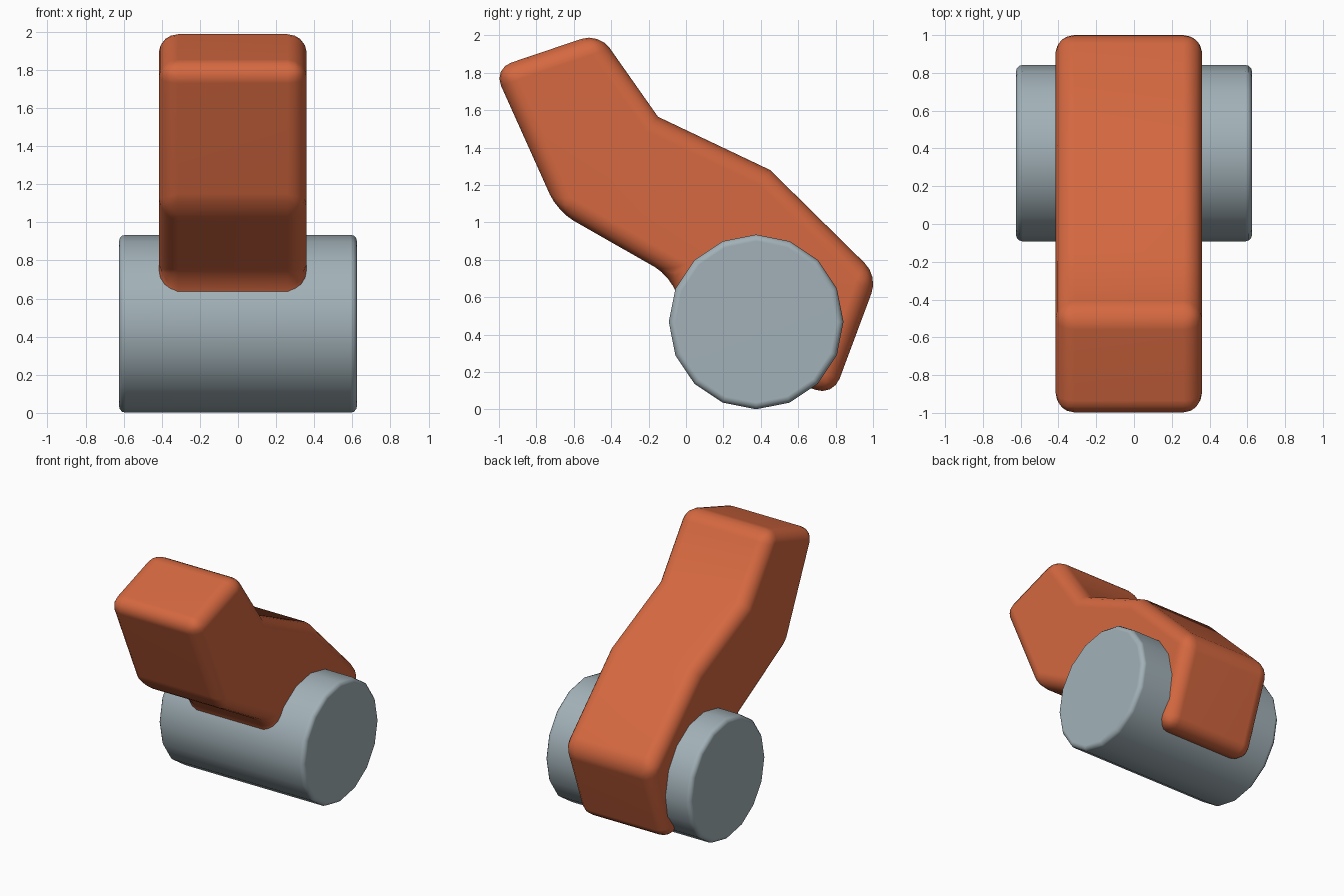
import bpy, bmesh, math
from mathutils import Matrix

default = bpy.data.objects.get("Cube")
if default:
    bpy.data.objects.remove(default, do_unlink=True)


def make_material(name, rgb):
    mat = bpy.data.materials.new(name)
    mat.use_nodes = True
    mat.diffuse_color = (*rgb, 1)
    mat.node_tree.nodes["Principled BSDF"].inputs["Base Color"].default_value = (*rgb, 1)
    return mat


def finish(bm, name, mat):
    """Turn a bmesh into a smooth-shaded object with flat-looking large faces."""
    bmesh.ops.recalc_face_normals(bm, faces=bm.faces)
    mesh = bpy.data.meshes.new(name)
    bm.to_mesh(mesh)
    bm.free()
    mesh.materials.append(mat)
    obj = bpy.data.objects.new(name, mesh)
    bpy.context.collection.objects.link(obj)
    bpy.ops.object.select_all(action="DESELECT")
    obj.select_set(True)
    bpy.context.view_layer.objects.active = obj
    bpy.ops.object.shade_smooth_by_angle(angle=math.radians(50))
    normals = obj.modifiers.new("weighted_normals", "WEIGHTED_NORMAL")
    normals.keep_sharp = True
    return obj


orange = make_material("orange_paint", (0.66, 0.138, 0.051))
grey = make_material("blue_grey_metal", (0.36, 0.44, 0.475))

# Bent arm: side profile (y, z, rounded corner?) extruded across x
profile = [
    (-1.03, 1.822, True), (-0.465, 2.013, True), (-0.15, 1.565, False),
    (0.45, 1.28, False), (1.026, 0.713, True), (0.786, 0.07, True),
    (0.41, 0.21, False), (0.02, 0.40, False), (-0.08, 0.712, True),
    (-0.687, 1.058, True),
]
x_right, x_left = -0.415, 0.36
bm = bmesh.new()
right = [bm.verts.new((x_right, y, z)) for y, z, _ in profile]
left = [bm.verts.new((x_left, y, z)) for y, z, _ in profile]
bm.faces.new(right)
bm.faces.new(reversed(left))
for i in range(len(profile)):
    j = (i + 1) % len(profile)
    bm.faces.new((right[j], right[i], left[i], left[j]))
bmesh.ops.recalc_face_normals(bm, faces=bm.faces)

# Round both rims and the marked corners
rounded = {v for v, p in zip(right, profile) if p[2]}
edges = [e for e in bm.edges
         if abs(e.verts[0].co.x - e.verts[1].co.x) < 0.01 or rounded & set(e.verts)]
bmesh.ops.bevel(bm, geom=edges, offset=0.1, segments=4, profile=0.5, affect="EDGES")
finish(bm, "bent_arm", orange)

# Cross barrel through the foot of the arm
bm = bmesh.new()
bmesh.ops.create_cone(bm, cap_ends=True, segments=16, radius1=0.467, radius2=0.467, depth=1.25,
                      matrix=Matrix.Translation((0, 0.375, 0.468)) @ Matrix.Rotation(math.pi / 2, 4, "Y"))
rims = [e for e in bm.edges if abs(e.verts[0].co.x - e.verts[1].co.x) < 0.01]
bmesh.ops.bevel(bm, geom=rims, offset=0.035, segments=3, profile=0.5, affect="EDGES")
finish(bm, "cross_barrel", grey)
